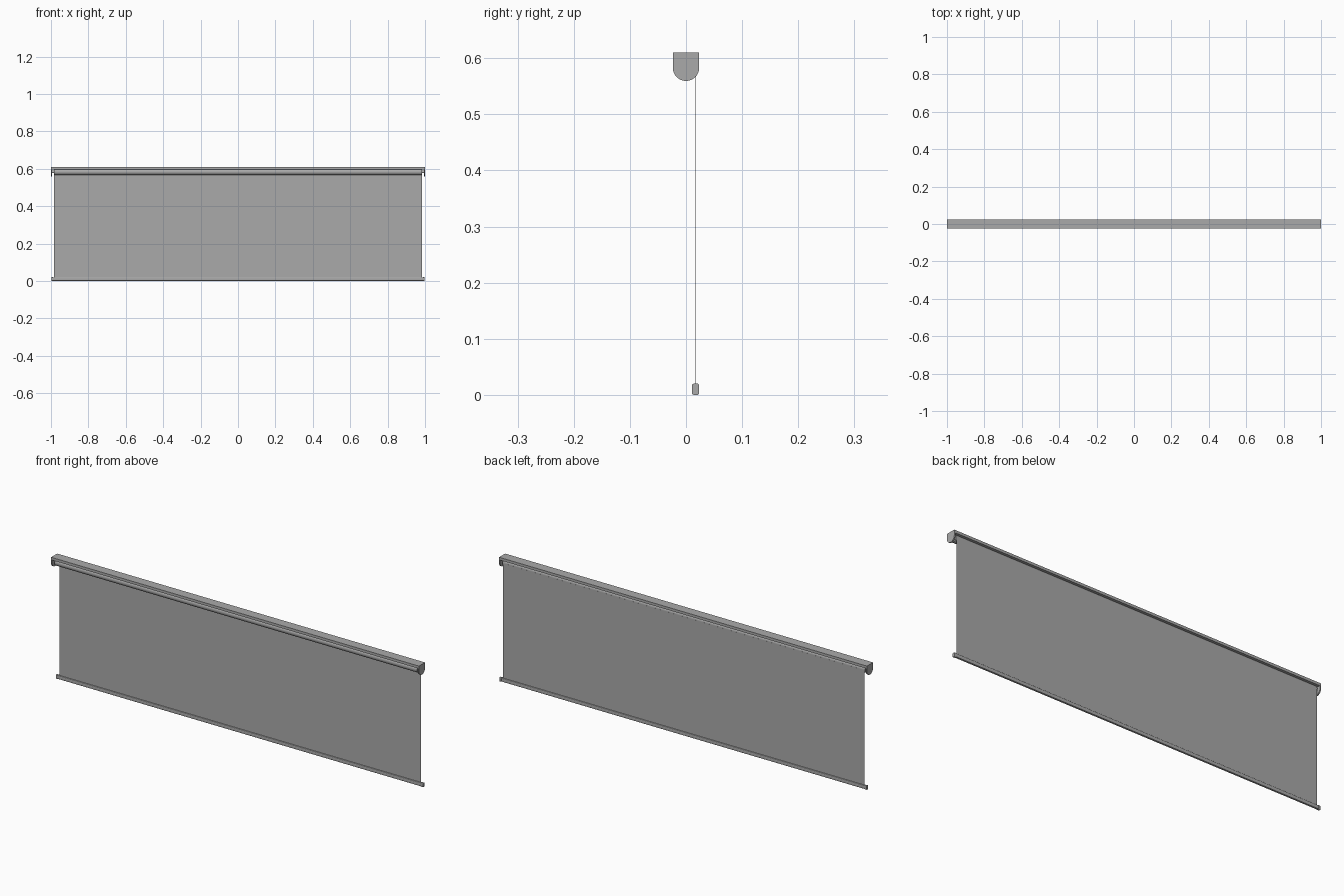
import bpy, bmesh, math

cube = bpy.data.objects.get("Cube")
if cube:
    bpy.data.objects.remove(cube, do_unlink=True)

grey = bpy.data.materials.new("neutral_grey")
grey.use_nodes = True
grey.diffuse_color = (0.4, 0.4, 0.4, 1)
grey.node_tree.nodes["Principled BSDF"].inputs["Base Color"].default_value = (0.4, 0.4, 0.4, 1)


def extrude_profile(name, profile, x0, x1):
    """Extrude a closed (y, z) outline along x."""
    bm = bmesh.new()
    face = bm.faces.new([bm.verts.new((x0, y, z)) for y, z in profile])
    new = bmesh.ops.extrude_face_region(bm, geom=[face])["geom"]
    bmesh.ops.translate(bm, vec=(x1 - x0, 0, 0),
                        verts=[v for v in new if isinstance(v, bmesh.types.BMVert)])
    bmesh.ops.recalc_face_normals(bm, faces=bm.faces)
    mesh = bpy.data.meshes.new(name)
    bm.to_mesh(mesh)
    bm.free()
    mesh.materials.append(grey)
    obj = bpy.data.objects.new(name, mesh)
    bpy.context.collection.objects.link(obj)
    bpy.ops.object.select_all(action="DESELECT")
    obj.select_set(True)
    bpy.context.view_layer.objects.active = obj
    bpy.ops.object.shade_smooth_by_angle(angle=math.radians(30))
    return obj


def arc(cy, cz, r, start, end, steps):
    angles = [math.radians(start + (end - start) * i / steps) for i in range(steps + 1)]
    return [(cy + r * math.cos(a), cz + r * math.sin(a)) for a in angles]


def box(y0, y1, z0, z1):
    return [(y0, z0), (y1, z0), (y1, z1), (y0, z1)]


def rounded_box(y0, y1, z0, z1, r):
    corners = [(y1 - r, z1 - r, 0), (y0 + r, z1 - r, 90),
               (y0 + r, z0 + r, 180), (y1 - r, z0 + r, 270)]
    return [p for y, z, a in corners for p in arc(y, z, r, a, a + 90, 4)]


HALF, TOP, AXIS, DEPTH = 1.0, 0.61, 0.583, 0.0235

# Head rail joining the two end brackets
extrude_profile("head_rail", box(-DEPTH, DEPTH, 0.597, TOP), -0.994, 0.994)

# Roller tube with the fabric hanging off its back
extrude_profile("roller_tube", arc(0, AXIS, 0.0175, 0, 348.75, 31), -0.985, 0.985)
extrude_profile("fabric", box(0.0165, 0.0178, 0.012, AXIS), -0.983, 0.983)

# Weighted bottom bar
extrude_profile("bottom_bar", rounded_box(0.0115, 0.0225, 0.001, 0.019, 0.003), -0.99, 0.99)

# Brackets, roller pins and bar caps at both ends
bracket = [(DEPTH, TOP), (-DEPTH, TOP)] + arc(0, AXIS, DEPTH, 180, 360, 24)
for side, s in (("left", 1), ("right", -1)):
    extrude_profile(side + "_bracket", bracket, s * 0.994, s * HALF)
    extrude_profile(side + "_roller_pin", arc(0, AXIS, 0.007, 0, 337.5, 15), s * 0.98, s * 0.995)
    extrude_profile(side + "_bar_cap", rounded_box(0.0105, 0.0235, 0, 0.02, 0.0035),
                    s * 0.988, s * 0.998)
